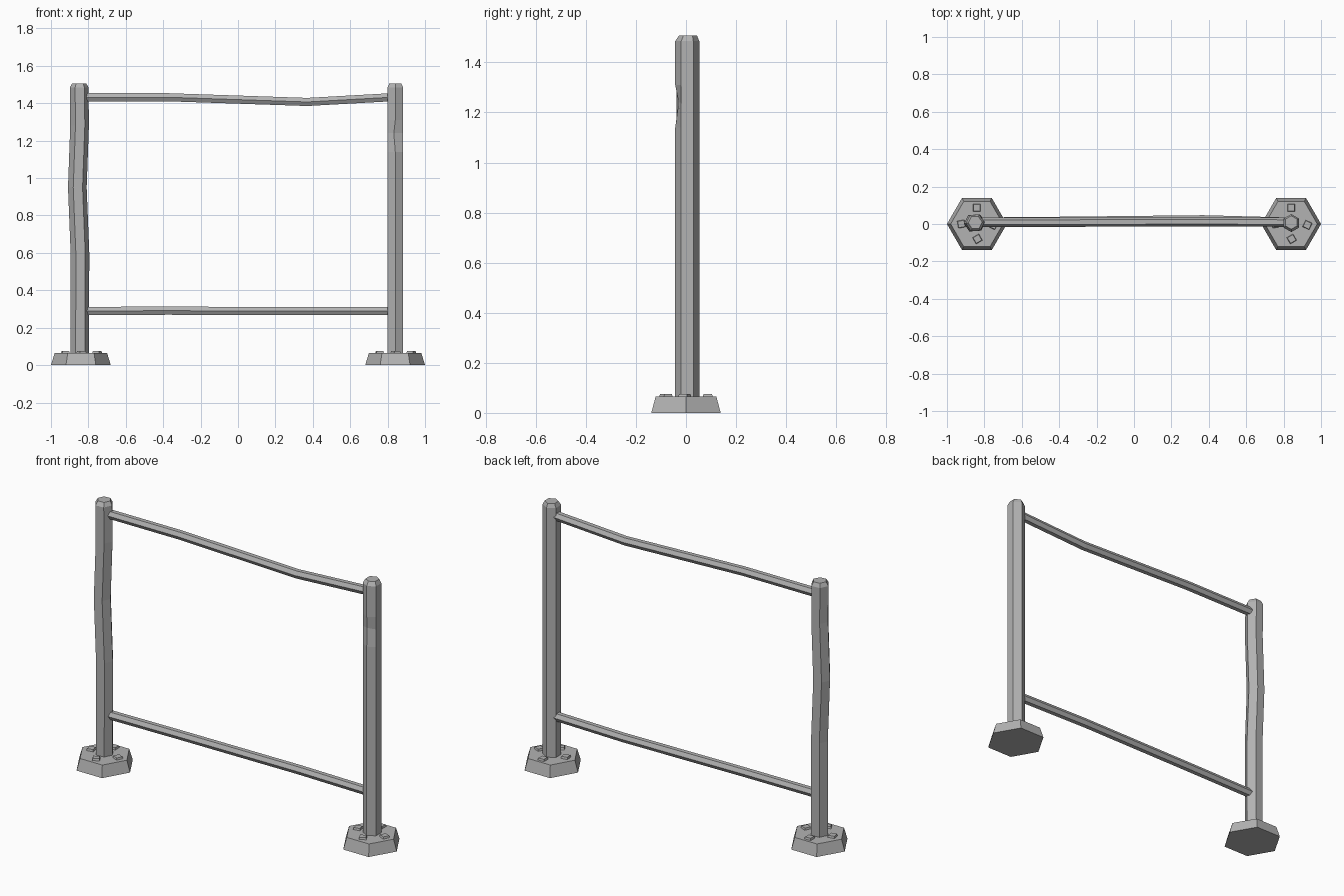
import bpy, bmesh, math
from mathutils import Vector, Matrix

cube = bpy.data.objects.get("Cube")
if cube:
    bpy.data.objects.remove(cube, do_unlink=True)

steel = bpy.data.materials.new("grey_metal")
steel.use_nodes = True
GREY = (0.45, 0.45, 0.45, 1)
steel.diffuse_color = GREY
steel.node_tree.nodes["Principled BSDF"].inputs["Base Color"].default_value = GREY


def finish(name, bm):
    bmesh.ops.recalc_face_normals(bm, faces=bm.faces)
    mesh = bpy.data.meshes.new(name)
    bm.to_mesh(mesh)
    bm.free()
    mesh.materials.append(steel)
    obj = bpy.data.objects.new(name, mesh)
    bpy.context.collection.objects.link(obj)
    return obj


def hex_loft(name, stations, u, v, turn=0, dent=None):
    """Skin hexagonal rings; each station is (centre, radius)."""
    bm = bmesh.new()
    rings = []
    for centre, radius in stations:
        ring = []
        for k in range(6):
            a = math.radians(turn + 60 * k)
            ring.append(bm.verts.new(Vector(centre) + radius * (math.cos(a) * u + math.sin(a) * v)))
        rings.append(ring)
    for lo, hi in zip(rings, rings[1:]):
        for k in range(6):
            n = (k + 1) % 6
            bm.faces.new((lo[k], lo[n], hi[n], hi[k]))
    bm.faces.new(rings[0])
    bm.faces.new(rings[-1])
    if dent:
        ring, corner, push = dent
        rings[ring][corner].co += Vector(push)
    return finish(name, bm)


X, Y, Z = Vector((1, 0, 0)), Vector((0, 1, 0)), Vector((0, 0, 1))

# Posts: one gently bent, one with a chipped front edge
bent = [(-0.846, 0.05), (-0.845, 0.6), (-0.859, 0.95), (-0.847, 1.28), (-0.849, 1.485)]
hex_loft("right_post", [((x, 0.006, z), 0.05) for x, z in bent]
         + [((-0.849, 0.008, 1.507), 0.037)], X, Y, turn=4)

straight = [0.05, 1.14, 1.24, 1.31, 1.485]
hex_loft("left_post", [((0.841, 0.005, z), 0.048) for z in straight]
         + [((0.841, 0.008, 1.507), 0.036)], X, Y, turn=30,
         dent=(2, 4, (-0.008, 0.014, 0)))

# Rails: six-sided bars with slight bends
top_path = [(-0.815, 0.01, 1.432), (-0.37, 0.01, 1.432), (0.37, 0.012, 1.407), (0.815, 0.01, 1.432)]
low_path = [(-0.815, 0.01, 0.29), (-0.37, 0.014, 0.291), (0.37, 0.022, 0.289), (0.815, 0.01, 0.29)]
hex_loft("top_rail", [(p, 0.025) for p in top_path], Y, Z)
hex_loft("bottom_rail", [(p, 0.025) for p in low_path], Y, Z)

# Tapered hexagonal feet, each with four square bolts
bolts = [(0.0, 0.087, 0), (-0.083, 0.0, 10), (0.003, -0.08, 30), (0.087, -0.005, 65)]
for side, x in (("right", -0.84), ("left", 0.84)):
    hex_loft(side + "_foot", [((x, 0, 0), 0.16), ((x, 0, 0.065), 0.14)], X, Y)
    for i, (dx, dy, angle) in enumerate(bolts):
        bm = bmesh.new()
        place = (Matrix.Translation((x + dx, dy, 0.066))
                 @ Matrix.Rotation(math.radians(angle + 45), 4, 'Z'))
        bmesh.ops.create_cone(bm, cap_ends=True, segments=4, radius1=0.031,
                              radius2=0.024, depth=0.02, matrix=place)
        finish(f"{side}_bolt_{i + 1}", bm)
